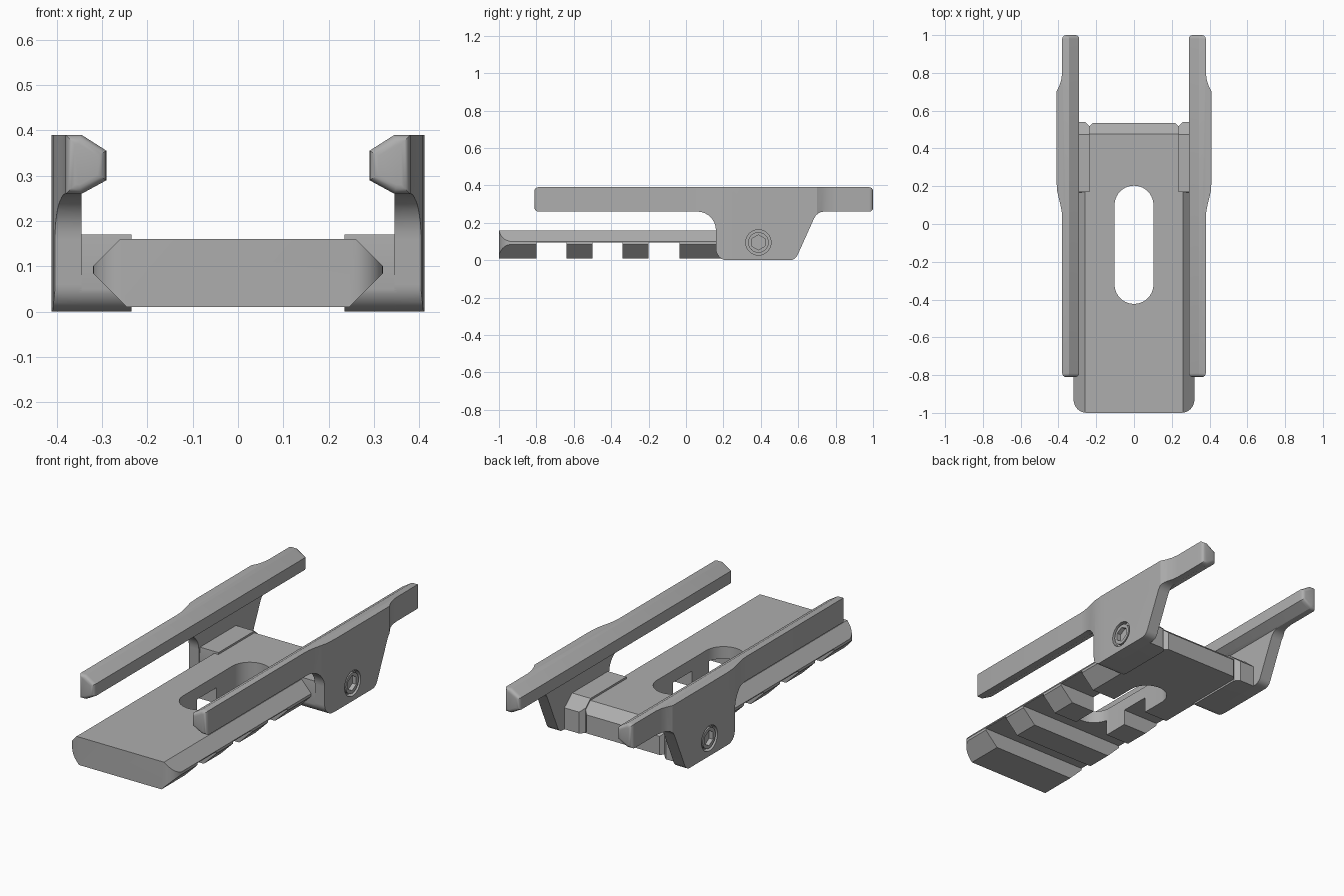
import bpy, bmesh, math
from mathutils import Matrix

cube = bpy.data.objects.get("Cube")
if cube:
    bpy.data.objects.remove(cube, do_unlink=True)

grey = bpy.data.materials.new("machined grey")
grey.use_nodes = True
COLOR = (0.42, 0.42, 0.42, 1)
grey.diffuse_color = COLOR
grey.node_tree.nodes["Principled BSDF"].inputs["Base Color"].default_value = COLOR


def arc(cx, cy, r, start, end, n=8):
    """Points on an arc, angles in degrees."""
    angles = [math.radians(start + (end - start) * i / n) for i in range(n + 1)]
    return [(cx + r * math.cos(a), cy + r * math.sin(a)) for a in angles]


def prism(name, pts, axis, lo, hi, end_bevel=0):
    """Extrude a closed profile along x (profile yz), y (xz) or z (xy)."""
    place = {"x": lambda a, b, t: (t, a, b),
             "y": lambda a, b, t: (a, t, b),
             "z": lambda a, b, t: (a, b, t)}[axis]
    bm = bmesh.new()
    low = [bm.verts.new(place(a, b, lo)) for a, b in pts]
    high = [bm.verts.new(place(a, b, hi)) for a, b in pts]
    caps = [bm.faces.new(low), bm.faces.new(high)]
    for i in range(len(pts)):
        j = (i + 1) % len(pts)
        bm.faces.new((low[i], low[j], high[j], high[i]))
    bmesh.ops.recalc_face_normals(bm, faces=bm.faces)
    if end_bevel:
        edges = [e for f in caps for e in f.edges]
        bmesh.ops.bevel(bm, geom=edges, offset=end_bevel, segments=4,
                        profile=0.5, affect="EDGES")
    mesh = bpy.data.meshes.new(name)
    bm.to_mesh(mesh)
    bm.free()
    mesh.materials.append(grey)
    obj = bpy.data.objects.new(name, mesh)
    bpy.context.collection.objects.link(obj)
    return obj


def activate(obj):
    bpy.ops.object.select_all(action="DESELECT")
    obj.select_set(True)
    bpy.context.view_layer.objects.active = obj


def combine(obj, other, operation):
    """Apply a boolean and discard the second solid."""
    mod = obj.modifiers.new("combine", "BOOLEAN")
    mod.operation = operation
    mod.solver = "EXACT"
    mod.object = other
    activate(obj)
    bpy.ops.object.modifier_apply(modifier=mod.name)
    bpy.data.objects.remove(other, do_unlink=True)


def finish(obj):
    bm = bmesh.new()
    bm.from_mesh(obj.data)
    bmesh.ops.remove_doubles(bm, verts=bm.verts, dist=0.0001)
    bmesh.ops.dissolve_limit(bm, angle_limit=0.01, verts=bm.verts, edges=bm.edges)
    bm.to_mesh(obj.data)
    bm.free()
    activate(obj)
    bpy.ops.object.shade_smooth_by_angle(angle=math.radians(25))


def mirrored(obj, name):
    mesh = obj.data.copy()
    mesh.transform(Matrix.Scale(-1, 4, (1, 0, 0)))
    mesh.flip_normals()
    copy = bpy.data.objects.new(name, mesh)
    bpy.context.collection.objects.link(copy)


def rear_groove(x):
    """Small vertical notch between the rail end and a clamp."""
    return prism("groove", arc(x, 0.545, 0.028, 0, 270, 3), "z", -0.1, 0.3)


# Rail: six-sided section, rounded front corners, sloped rear edge
half = [(0.245, 0.01), (0.32, 0.085), (0.32, 0.1), (0.26, 0.16)]
rail = prism("rail", half + [(-x, z) for x, z in reversed(half)], "y", -1, 0.535)
plan = (arc(-0.25, -0.93, 0.07, 180, 270) + arc(0.25, -0.93, 0.07, 270, 360)
        + [(0.32, 0.6), (-0.32, 0.6)])
combine(rail, prism("plan", plan, "z", -0.1, 0.3), "INTERSECT")
combine(rail, prism("slope", [(0.475, 0.161), (0.6, 0.054), (0.6, 0.3), (0.475, 0.3)],
                    "x", -0.5, 0.5), "DIFFERENCE")

# Cross slots and the long oval opening
for y0, y1 in ((-0.8, -0.64), (-0.5, -0.34), (-0.2, -0.035)):
    combine(rail, prism("slot", [(y0, -0.1), (y1, -0.1), (y1, 0.095), (y0, 0.095)],
                        "x", -0.5, 0.5), "DIFFERENCE")
oval = arc(0, 0.1, 0.103, 0, 180, 20) + arc(0, -0.32, 0.103, 180, 360, 20)
combine(rail, prism("oval", oval, "z", -0.1, 0.3), "DIFFERENCE")
for x in (-0.235, 0.235):
    combine(rail, rear_groove(x), "DIFFERENCE")
finish(rail)

# Upper bar of the side arm
bar = [(0.38, 0.26), (0.38, 0.39), (0.345, 0.39), (0.29, 0.355),
       (0.29, 0.29), (0.345, 0.26)]
arm = prism("left_arm", bar, "y", -0.81, 1, end_bevel=0.02)

# Side plate hanging from the bar, blended into it at both ends
side = ([(0.03, 0.39), (0.03, 0.26)] + arc(0.06, 0.16, 0.1, 90, 0)
        + arc(0.22, 0.06, 0.06, 180, 270) + arc(0.555, 0.045, 0.045, 270, 335, 5)
        + arc(0.74, 0.2, 0.06, 155, 90, 4) + [(0.8, 0.26), (0.8, 0.39)])
plate = prism("plate", side, "x", 0.345, 0.5)
outline = [(0.3, 0.03), (0.38, 0.03), (0.382, 0.06), (0.388, 0.095), (0.398, 0.135),
           (0.407, 0.175), (0.411, 0.24), (0.411, 0.7), (0.396, 0.73),
           (0.386, 0.76), (0.38, 0.8), (0.3, 0.8)]
combine(plate, prism("outline", outline, "z", -0.1, 0.5), "INTERSECT")
combine(arm, plate, "UNION")

# Screw recess
SY, SZ = 0.387, 0.095
combine(arm, prism("recess", arc(SY, SZ, 0.068, 0, 345, 23), "x", 0.385, 0.5),
        "DIFFERENCE")
finish(arm)
mirrored(arm, "right_arm")

# Clamp jaw that wraps the rail
jaw = ([(0.17, 0.17)] + arc(0.22, 0.06, 0.06, 190, 270)
       + [(0.54, 0), (0.54, 0.115), (0.475, 0.17)])
clamp = prism("left_clamp", jaw, "x", 0.235, 0.35)
combine(clamp, rear_groove(0.235), "DIFFERENCE")
finish(clamp)
mirrored(clamp, "right_clamp")

# Socket-head screw
screw = prism("left_screw", arc(SY, SZ, 0.055, 0, 345, 23), "x", 0.37, 0.408)
combine(screw, prism("socket", arc(SY, SZ, 0.04, 30, 330, 5), "x", 0.385, 0.5),
        "DIFFERENCE")
finish(screw)
mirrored(screw, "right_screw")
